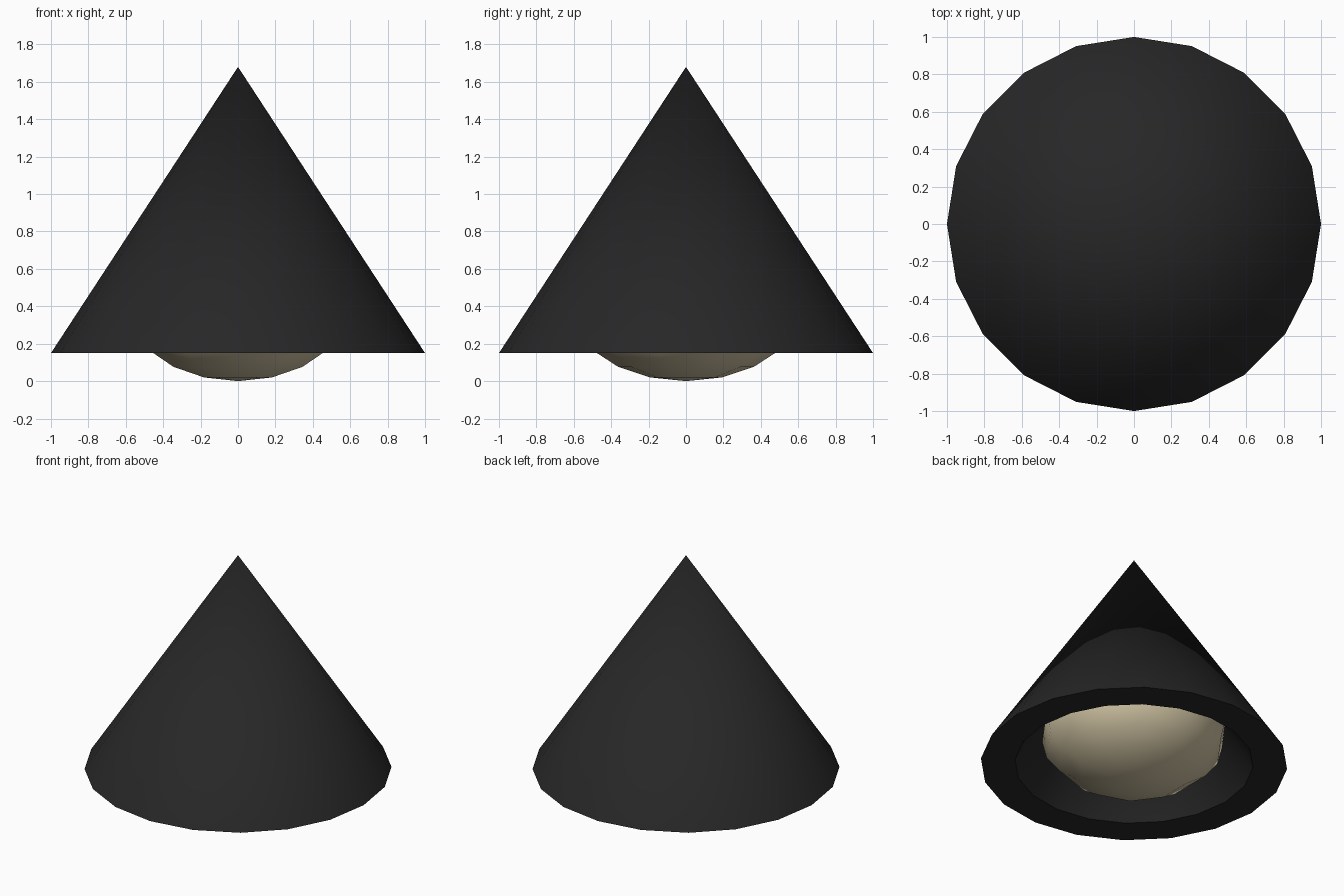
import bpy, bmesh, math

if "Cube" in bpy.data.objects:
    bpy.data.objects.remove(bpy.data.objects["Cube"])

def material(name, rgb):
    m = bpy.data.materials.new(name)
    m.diffuse_color = (*rgb, 1)
    m.use_nodes = True
    m.node_tree.nodes["Principled BSDF"].inputs["Base Color"].default_value = m.diffuse_color
    return m

BLACK = material("matte black", (0.02, 0.02, 0.02))
CREAM = material("warm cream", (0.62, 0.54, 0.36))

def finish(bm, name, mat, angle):
    bmesh.ops.recalc_face_normals(bm, faces=bm.faces)
    mesh = bpy.data.meshes.new(name)
    bm.to_mesh(mesh)
    bm.free()
    mesh.materials.append(mat)
    obj = bpy.data.objects.new(name, mesh)
    bpy.context.collection.objects.link(obj)
    bpy.ops.object.select_all(action='DESELECT')
    obj.select_set(True)
    bpy.context.view_layer.objects.active = obj
    bpy.ops.object.shade_smooth_by_angle(angle=math.radians(angle))
    return obj

# Lampshade: hollow 20-sided cone with a thick flat rim
SIDES, RIM_Z = 20, 0.15
bm = bmesh.new()

def ring(radius):
    return [bm.verts.new((radius * math.cos(2 * math.pi * i / SIDES),
                          radius * math.sin(2 * math.pi * i / SIDES), RIM_Z))
            for i in range(SIDES)]

outer, inner = ring(1.0), ring(0.777)
tip, inner_tip = bm.verts.new((0, 0, 1.68)), bm.verts.new((0, 0, 1.34))
for i in range(SIDES):
    j = (i + 1) % SIDES
    bm.faces.new((outer[i], outer[j], tip))
    bm.faces.new((inner[j], inner[i], inner_tip))
    bm.faces.new((outer[j], outer[i], inner[i], inner[j]))
finish(bm, "lampshade", BLACK, 40)

# Bulb: squashed low-poly ball hanging just below the rim
bm = bmesh.new()
bmesh.ops.create_uvsphere(bm, u_segments=10, v_segments=10, radius=1)
for v in bm.verts:
    v.co = (v.co.x * 0.617, v.co.y * 0.617, v.co.z * 0.40 + 0.40)
finish(bm, "bulb", CREAM, 60)
